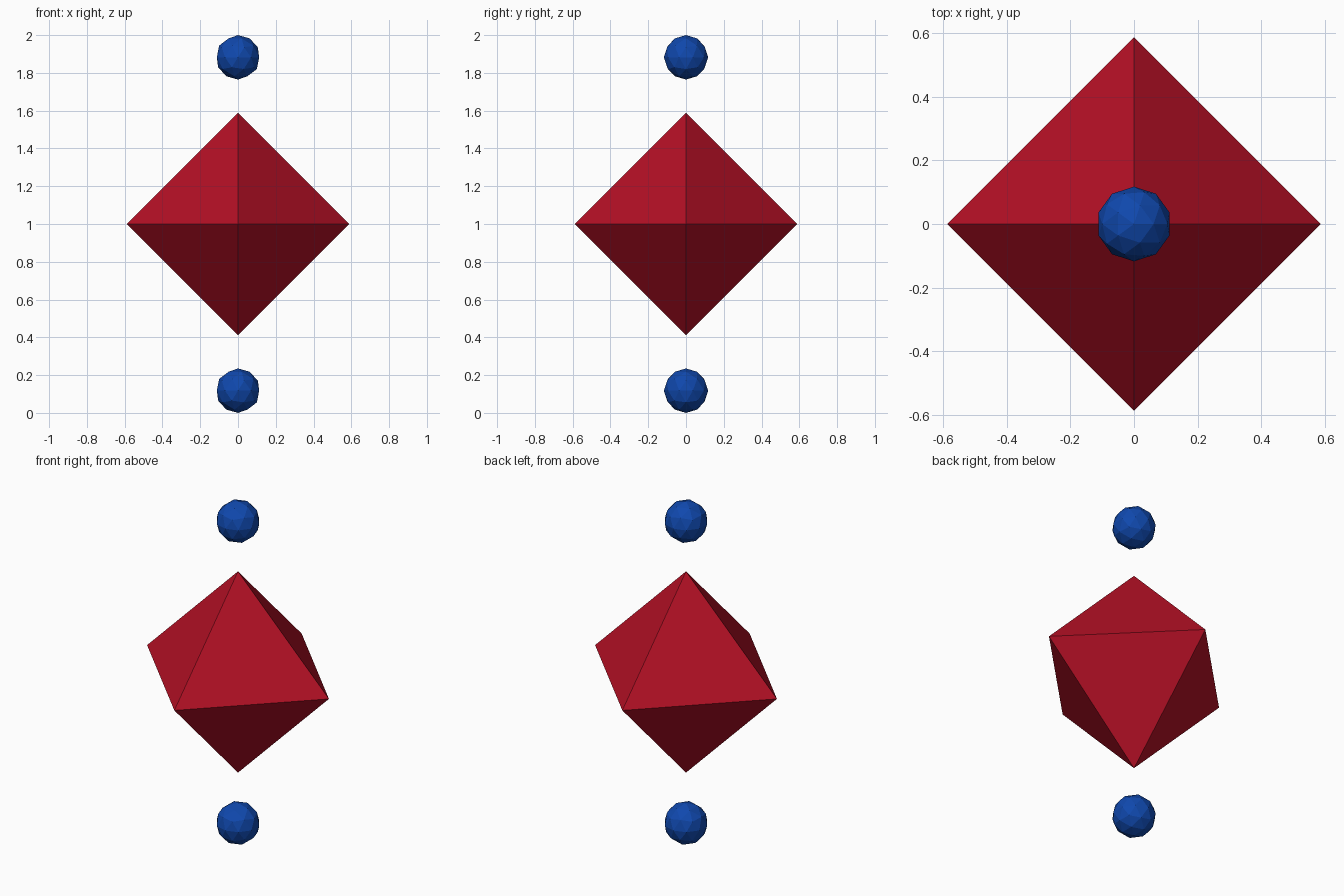
import bpy

if "Cube" in bpy.data.objects:
    bpy.data.objects.remove(bpy.data.objects["Cube"])

R = 10 / 17   # gem half-diagonal
r = 2 / 17    # bead radius


def material(name, colour):
    m = bpy.data.materials.new(name)
    m.diffuse_color = (*colour, 1)
    m.use_nodes = True
    m.node_tree.nodes["Principled BSDF"].inputs["Base Color"].default_value = m.diffuse_color
    return m


red = material("crimson", (0.45, 0.005, 0.018))
blue = material("royal blue", (0.005, 0.065, 0.42))

# Octahedral gem: square pyramid, mirrored downwards
bpy.ops.mesh.primitive_cone_add(vertices=4, radius1=R, radius2=0, depth=R,
                                end_fill_type='NOTHING', location=(0, 0, R / 2))
gem = bpy.context.object
gem.name = "octahedral_gem"
bpy.ops.object.transform_apply(location=True)
gem.location.z = 1
gem.data.materials.append(red)
mirror = gem.modifiers.new("lower_half", 'MIRROR')
mirror.use_axis = (False, False, True)

# Faceted beads floating above and below
for name, z in (("top_bead", 2 - r), ("bottom_bead", r)):
    bpy.ops.mesh.primitive_ico_sphere_add(subdivisions=2, radius=r, location=(0, 0, z))
    bead = bpy.context.object
    bead.name = name
    bead.data.materials.append(blue)
